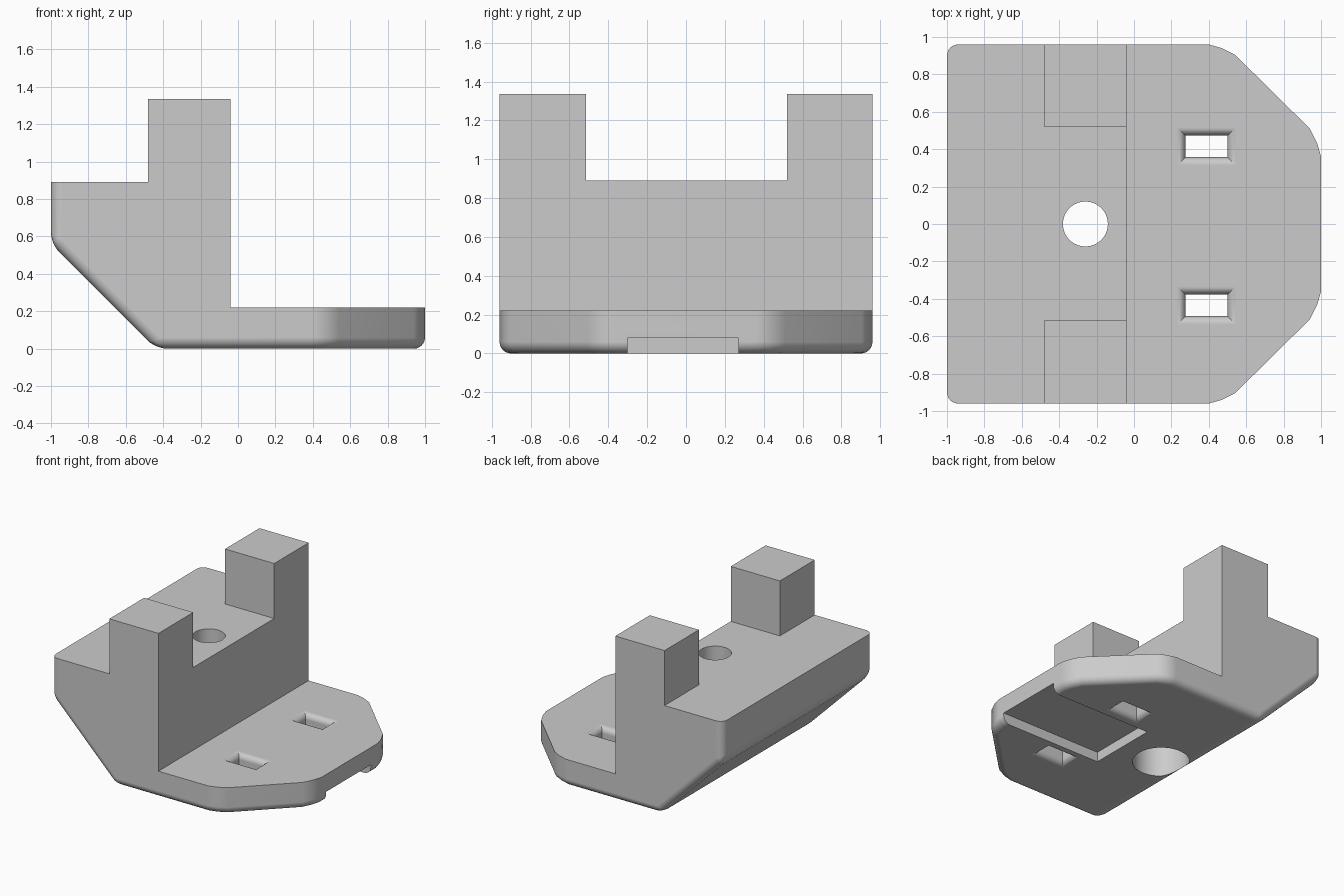
import bpy, bmesh, math
from mathutils import Vector, Matrix

old = bpy.data.objects.get("Cube")
if old:
    bpy.data.objects.remove(old, do_unlink=True)

grey = bpy.data.materials.new("plain grey")
grey.use_nodes = True
tone = (0.6, 0.6, 0.6, 1)
grey.diffuse_color = tone
grey.node_tree.nodes["Principled BSDF"].inputs["Base Color"].default_value = tone


def finish(name, bm):
    bmesh.ops.recalc_face_normals(bm, faces=bm.faces[:])
    mesh = bpy.data.meshes.new(name)
    bm.to_mesh(mesh)
    bm.free()
    mesh.materials.append(grey)
    obj = bpy.data.objects.new(name, mesh)
    bpy.context.collection.objects.link(obj)
    return obj


def loft(name, rings):
    """Closed solid through matching rings of points."""
    bm = bmesh.new()
    loops = [[bm.verts.new(p) for p in ring] for ring in rings]
    for a, b in zip(loops, loops[1:]):
        for i in range(len(a)):
            j = (i + 1) % len(a)
            bm.faces.new((a[i], a[j], b[j], b[i]))
    bm.faces.new(loops[0])
    bm.faces.new(loops[-1])
    return finish(name, bm)


def rect(x0, x1, y0, y1, z):
    return [(x0, y0, z), (x1, y0, z), (x1, y1, z), (x0, y1, z)]


def box(name, x0, x1, y0, y1, z0, z1):
    return loft(name, [rect(x0, x1, y0, y1, z) for z in (z0, z1)])


def circle(x, r, z, n=64):
    return [(x + r * math.cos(math.tau * i / n), r * math.sin(math.tau * i / n), z)
            for i in range(n)]


def combine(obj, tool, operation="DIFFERENCE"):
    """Apply a boolean and drop the tool."""
    mod = obj.modifiers.new("cut", "BOOLEAN")
    mod.operation, mod.object, mod.solver = operation, tool, "EXACT"
    dg = bpy.context.evaluated_depsgraph_get()
    mesh = bpy.data.meshes.new_from_object(obj.evaluated_get(dg))
    obj.modifiers.clear()
    obj.data = mesh
    bpy.data.objects.remove(tool, do_unlink=True)


# Side profile swept across the width
HALF, DECK, SADDLE, TOP = 0.96, 0.22, 0.89, 1.335
BACK, FRONT = -0.48, -0.04
side = [(-1, 0.56), (-0.44, 0), (1, 0), (1, DECK), (FRONT, DECK),
        (FRONT, TOP), (BACK, TOP), (BACK, SADDLE), (-1, SADDLE)]
body = loft("bracket_body", [[(x, y, z) for x, z in side] for y in (-HALF, HALF)])

# Nose outline: trim the deck's two outer corners
corner = [(0.4, HALF), (0.47, 0.94), (0.54, 0.905),
          (0.94, 0.51), (0.98, 0.43), (1, 0.36)]
for s in (-1, 1):
    outline = corner + [(1.2, 0.36), (1.2, 1.2), (0.4, 1.2)]
    combine(body, loft("corner_trim", [[(x, s * y, z) for x, y in outline]
                                       for z in (-0.2, 0.5)]))

# Round the underside, the slope and the upright rear corners
bm = bmesh.new()
bm.from_mesh(body.data)
bmesh.ops.remove_doubles(bm, verts=bm.verts[:], dist=0.0005)
bmesh.ops.dissolve_limit(bm, angle_limit=0.01, verts=bm.verts[:], edges=bm.edges[:])
bm.normal_update()
rounded = [e for e in bm.edges
           if any(f.normal.z < -0.1 or f.normal.x < -0.9 for f in e.link_faces)
           and all(f.normal.z < 0.9 for f in e.link_faces)
           and min(v.co.z for v in e.verts) < 0.6]
bmesh.ops.bevel(bm, geom=rounded, offset=0.06, offset_type="OFFSET",
                segments=6, profile=0.5, affect="EDGES", clamp_overlap=True)
bm.to_mesh(body.data)
bm.free()

# Saddle between the two posts
combine(body, box("saddle_cut", -0.6, 0.1, -0.515, 0.52, SADDLE, 1.6))

# Open channel under the nose
combine(body, box("channel_cut", 0.1, 1.2, -0.3, 0.27, -0.1, 0.08))

# Bolt hole, counterbored from below
combine(body, loft("bolt_cut", [circle(-0.26, r, z) for r, z in
                                ((0.21, -0.1), (0.21, 0.62), (0.12, 0.62), (0.12, 1.2))]))

# Rectangular slots with softened rims above and below
R, STEPS = 0.045, 6
arc = [math.pi / 2 * i / STEPS for i in range(STEPS + 1)]
rim = [(R * (1 - math.sin(a)), R * (1 - math.cos(a))) for a in arc]
levels = [(R, -0.05)] + rim + [(g, DECK - z) for g, z in reversed(rim)] + [(R, DECK + 0.05)]
for cy in (0.415, -0.435):
    combine(body, loft("slot_cut", [
        rect(0.275 - g, 0.5 + g, cy - 0.058 - g, cy + 0.058 + g, z) for g, z in levels]))

# Smooth the rounded parts, keep flats flat
bpy.ops.object.select_all(action="DESELECT")
body.select_set(True)
bpy.context.view_layer.objects.active = body
bpy.ops.object.shade_smooth_by_angle(angle=math.radians(24))
flat = body.modifiers.new("flat_normals", "WEIGHTED_NORMAL")
flat.keep_sharp = True
